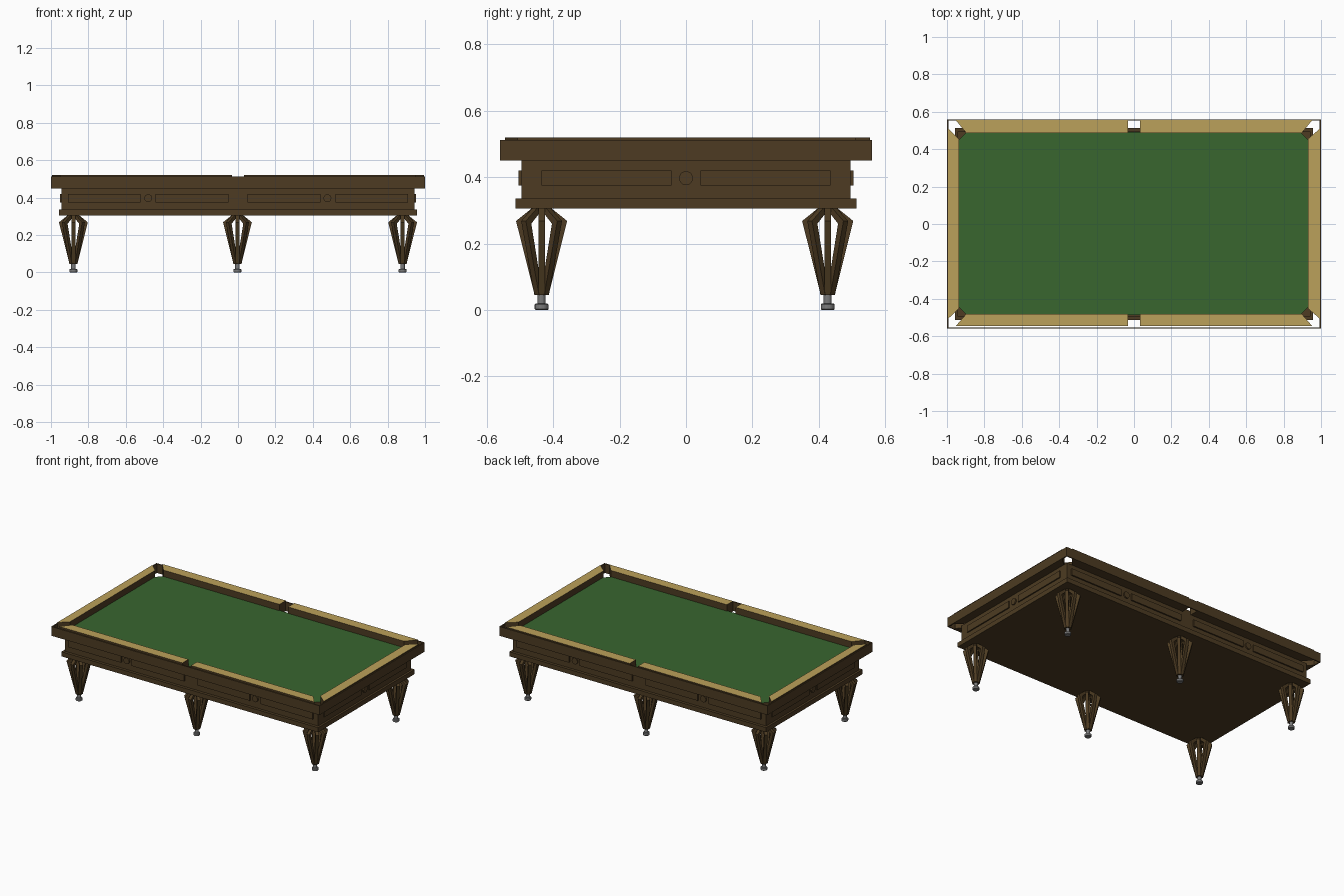
import bpy, bmesh, math
from mathutils import Matrix, Vector

if "Cube" in bpy.data.objects:
    bpy.data.objects.remove(bpy.data.objects["Cube"])


def material(name, rgb):
    m = bpy.data.materials.new(name)
    m.diffuse_color = (*rgb, 1)
    m.use_nodes = True
    m.node_tree.nodes["Principled BSDF"].inputs["Base Color"].default_value = m.diffuse_color
    return m


WOOD = material("dark_wood", (0.074, 0.044, 0.016))
TAN = material("tan_rail_top", (0.50, 0.355, 0.103))
GREEN = material("green_cloth", (0.040, 0.132, 0.028))
GREY = material("grey_metal", (0.20, 0.20, 0.20))


def finish(name, bm, *mats, top_rule=False):
    bmesh.ops.recalc_face_normals(bm, faces=bm.faces[:])
    if top_rule:  # upward faces take the second colour
        for f in bm.faces:
            f.normal_update()
            f.material_index = 1 if f.normal.z > 0.9 else 0
    me = bpy.data.meshes.new(name)
    bm.to_mesh(me)
    bm.free()
    for m in mats:
        me.materials.append(m)
    ob = bpy.data.objects.new(name, me)
    bpy.context.collection.objects.link(ob)
    return ob


def prism(bm, pts, depth, mat=Matrix()):
    """Extrude a 2D outline along local z, then place it."""
    vs = [bm.verts.new((x, y, 0)) for x, y in pts]
    f = bm.faces.new(vs)
    ext = bmesh.ops.extrude_face_region(bm, geom=[f])["geom"]
    new = [v for v in ext if isinstance(v, bmesh.types.BMVert)]
    bmesh.ops.translate(bm, verts=new, vec=(0, 0, depth))
    bmesh.ops.transform(bm, matrix=mat, verts=vs + new)


def box(bm, x0, x1, y0, y1, z0, z1):
    prism(bm, [(x0, y0), (x1, y0), (x1, y1), (x0, y1)], z1 - z0,
          Matrix.Translation((0, 0, z0)))


def circle(r, n):
    return [(r * math.cos(2 * math.pi * i / n), r * math.sin(2 * math.pi * i / n))
            for i in range(n)]


# Body and base moulding
bm = bmesh.new()
box(bm, -0.943, 0.943, -0.495, 0.495, 0.33, 0.45)
finish("body", bm, WOOD)
bm = bmesh.new()
box(bm, -0.957, 0.957, -0.514, 0.514, 0.305, 0.336)
finish("base_moulding", bm, WOOD)

# Raised panels and round bosses on all four sides
bm = bmesh.new()
for s in (-1, 1):
    for a, b in ((-0.91, -0.52), (-0.44, -0.05), (0.05, 0.44), (0.52, 0.91)):
        box(bm, a, b, *sorted((s * 0.49, s * 0.504)), 0.375, 0.42)
    for a, b in ((-0.435, -0.043), (0.043, 0.435)):
        box(bm, *sorted((s * 0.94, s * 0.951)), a, b, 0.375, 0.42)
finish("side_panels", bm, WOOD)
bm = bmesh.new()
for s in (-1, 1):
    for x in (-0.48, 0.478):
        prism(bm, circle(0.021, 20), 0.014, Matrix.Translation((x, s * 0.49, 0.397))
              @ Matrix.Rotation(s * -math.pi / 2, 4, 'X'))
    prism(bm, circle(0.021, 20), 0.012, Matrix.Translation((s * 0.94, 0, 0.397))
          @ Matrix.Rotation(s * math.pi / 2, 4, 'Y'))
finish("side_bosses", bm, WOOD)

# Playing surface with clipped corners
X0, X1, Y0, Y1, C = -0.94, 0.935, -0.486, 0.492, 0.045
bm = bmesh.new()
prism(bm, [(X0 + C, Y0), (X1 - C, Y0), (X1, Y0 + C), (X1, Y1 - C),
           (X1 - C, Y1), (X0 + C, Y1), (X0, Y1 - C), (X0, Y0 + C)],
      0.028, Matrix.Translation((0, 0, 0.449)))
finish("cloth", bm, WOOD, GREEN, top_rule=True)

# Cushion rails: slanted ends leave the pocket openings
UP = Matrix.Translation((0, 0, 0.45))
H = 0.07
bm = bmesh.new()
for inner, outer in ((-0.481, -0.546), (0.487, 0.555)):
    for s in (-1, 1):
        prism(bm, [(s * 0.032, inner), (s * 0.897, inner),
                   (s * 0.953, outer), (s * 0.032, outer)], H, UP)
finish("long_rails", bm, WOOD, TAN, top_rule=True)
bm = bmesh.new()
for inner, outer in ((-0.936, -0.994), (0.93, 0.994)):
    prism(bm, [(inner, -0.452), (inner, 0.455), (outer, 0.51), (outer, -0.507)], H, UP)
finish("end_rails", bm, WOOD, TAN, top_rule=True)

# Thin outer frame
bm = bmesh.new()
for s in (-1, 1):
    box(bm, -1, 1, *sorted((s * 0.553, s * 0.56)), 0.45, 0.512)
    box(bm, *sorted((s * 0.992, s)), -0.553, 0.553, 0.45, 0.512)
finish("outer_frame", bm, WOOD)

# Legs: eight bent ribs round a hollow core, on metal feet
RIB = [(0.021, 0.045), (0.077, 0.268), (0.03, 0.306), (0, 0.306),
       (0, 0.292), (0.022, 0.289), (0.054, 0.26), (0.012, 0.075), (0, 0.07), (0, 0.045)]
for x, col in ((-0.88, "left"), (-0.003, "middle"), (0.88, "right")):
    for y, row in ((-0.435, "front"), (0.427, "back")):
        place = Matrix.Translation((x, y, 0))
        bm = bmesh.new()
        for i in range(8):
            prism(bm, RIB, 0.02, place @ Matrix.Rotation(i * math.pi / 4, 4, 'Z')
                  @ Matrix.Rotation(math.pi / 2, 4, 'X') @ Matrix.Translation((0, 0, -0.01)))
        finish(f"{row}_{col}_leg", bm, WOOD)
        bm = bmesh.new()
        prism(bm, circle(0.012, 16), 0.04, place @ Matrix.Translation((0, 0, 0.01)))
        prof = [(0.018, 0), (0.021, 0.003), (0.021, 0.016), (0.018, 0.019)]
        rings = [[bm.verts.new((x + a, y + b, z)) for a, b in circle(r, 16)] for r, z in prof]
        bm.faces.new(rings[0])
        bm.faces.new(rings[-1])
        for lo, hi in zip(rings, rings[1:]):
            for i in range(16):
                j = (i + 1) % 16
                bm.faces.new((lo[i], lo[j], hi[j], hi[i]))
        finish(f"{row}_{col}_foot", bm, GREY)
